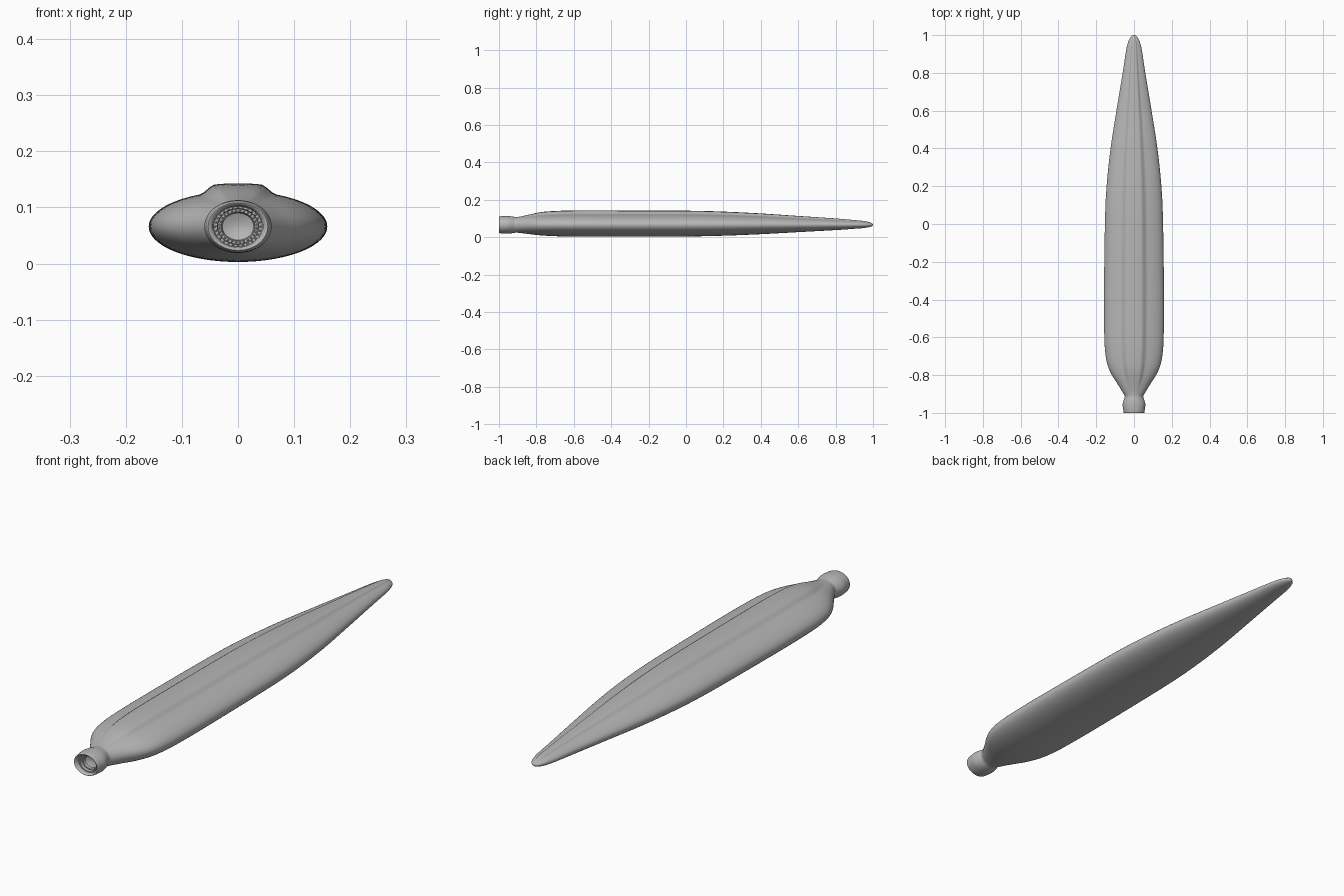
import bpy, bmesh, math

cube = bpy.data.objects.get("Cube")
if cube:
    bpy.data.objects.remove(cube, do_unlink=True)

AXIS_Z = 0.066
SEGMENTS = 112

grey = bpy.data.materials.new("plain grey")
grey.use_nodes = True
colour = (0.47, 0.47, 0.47, 1)
grey.diffuse_color = colour
grey.node_tree.nodes["Principled BSDF"].inputs["Base Color"].default_value = colour


def smoothstep(a, b, x):
    t = min(1, max(0, (x - a) / (b - a)))
    return t * t * (3 - 2 * t)


def spline(points, steps):
    """Catmull-Rom curve through the stations."""
    pts = [points[0]] + points + [points[-1]]
    out = []
    for p0, p1, p2, p3 in zip(pts, pts[1:], pts[2:], pts[3:]):
        for s in range(steps):
            t = s / steps
            out.append([0.5 * (2 * b + (c - a) * t + (2 * a - 5 * b + 4 * c - d) * t * t
                               + (3 * b - a - 3 * c + d) * t ** 3)
                        for a, b, c, d in zip(p0, p1, p2, p3)])
    out.append(points[-1])
    return out


def section(y, half_width, half_height):
    """Elliptical section with a raised rounded ridge along the top."""
    lift = 0.22 * half_height * smoothstep(-0.92, -0.75, y)
    ring = []
    for i in range(SEGMENTS):
        a = math.tau * i / SEGMENTS
        z = half_height * math.sin(a)
        if z > 0:
            z += lift * (1 - smoothstep(0.26, 0.43, abs(math.cos(a))))
        ring.append((half_width * math.cos(a), y, AXIS_Z + z))
    return ring


def finish(name, bm, angle=40):
    bmesh.ops.recalc_face_normals(bm, faces=bm.faces)
    mesh = bpy.data.meshes.new(name)
    bm.to_mesh(mesh)
    bm.free()
    obj = bpy.data.objects.new(name, mesh)
    bpy.context.collection.objects.link(obj)
    mesh.materials.append(grey)
    bpy.ops.object.select_all(action="DESELECT")
    obj.select_set(True)
    bpy.context.view_layer.objects.active = obj
    bpy.ops.object.shade_smooth_by_angle(angle=math.radians(angle))
    return obj


def loft(name, stations):
    bm = bmesh.new()
    rings = [[bm.verts.new(p) for p in section(*s)] for s in stations]
    for r, q in zip(rings, rings[1:]):
        for i in range(SEGMENTS):
            j = (i + 1) % SEGMENTS
            bm.faces.new((r[i], r[j], q[j], q[i]))
    bm.faces.new(rings[0])
    bm.faces.new(rings[-1])
    return finish(name, bm)


# Stepped socket, from its floor out to the rim: y, half width, half height
socket = [(-0.955, 0.004, 0.003), (-0.957, 0.016, 0.013), (-0.962, 0.028, 0.024),
          (-0.972, 0.030, 0.026), (-0.972, 0.036, 0.031), (-0.984, 0.037, 0.032),
          (-0.984, 0.043, 0.036), (-0.995, 0.045, 0.037)]

# Rounded collar, pinched neck, long tapering body and blunt tip
outer = spline([(-0.999, 0.049, 0.040), (-1.0, 0.054, 0.043), (-0.985, 0.057, 0.046),
                (-0.955, 0.060, 0.047), (-0.93, 0.054, 0.045), (-0.912, 0.049, 0.042),
                (-0.89, 0.061, 0.043), (-0.85, 0.085, 0.048), (-0.80, 0.117, 0.054),
                (-0.75, 0.139, 0.058), (-0.69, 0.151, 0.061), (-0.6, 0.157, 0.063),
                (-0.4, 0.159, 0.063), (0.0, 0.154, 0.062), (0.2, 0.145, 0.058),
                (0.4, 0.124, 0.050), (0.6, 0.093, 0.039), (0.8, 0.060, 0.028),
                (0.9, 0.045, 0.021), (0.95, 0.035, 0.017), (0.98, 0.024, 0.012),
                (0.995, 0.012, 0.007), (1.0, 0.002, 0.002)], 5)
loft("body", socket + outer)

# Ring of small studs inside the socket
bm = bmesh.new()
COUNT = 28
for row, (rx, rz, y) in enumerate([(0.040, 0.034, -0.985), (0.033, 0.0285, -0.973)]):
    for i in range(COUNT):
        a = math.tau * (i + row / 2) / COUNT
        stud = bmesh.ops.create_icosphere(bm, subdivisions=1, radius=0.0022)["verts"]
        bmesh.ops.translate(bm, verts=stud,
                            vec=(rx * math.cos(a), y, AXIS_Z + rz * math.sin(a)))
finish("socket_studs", bm)
